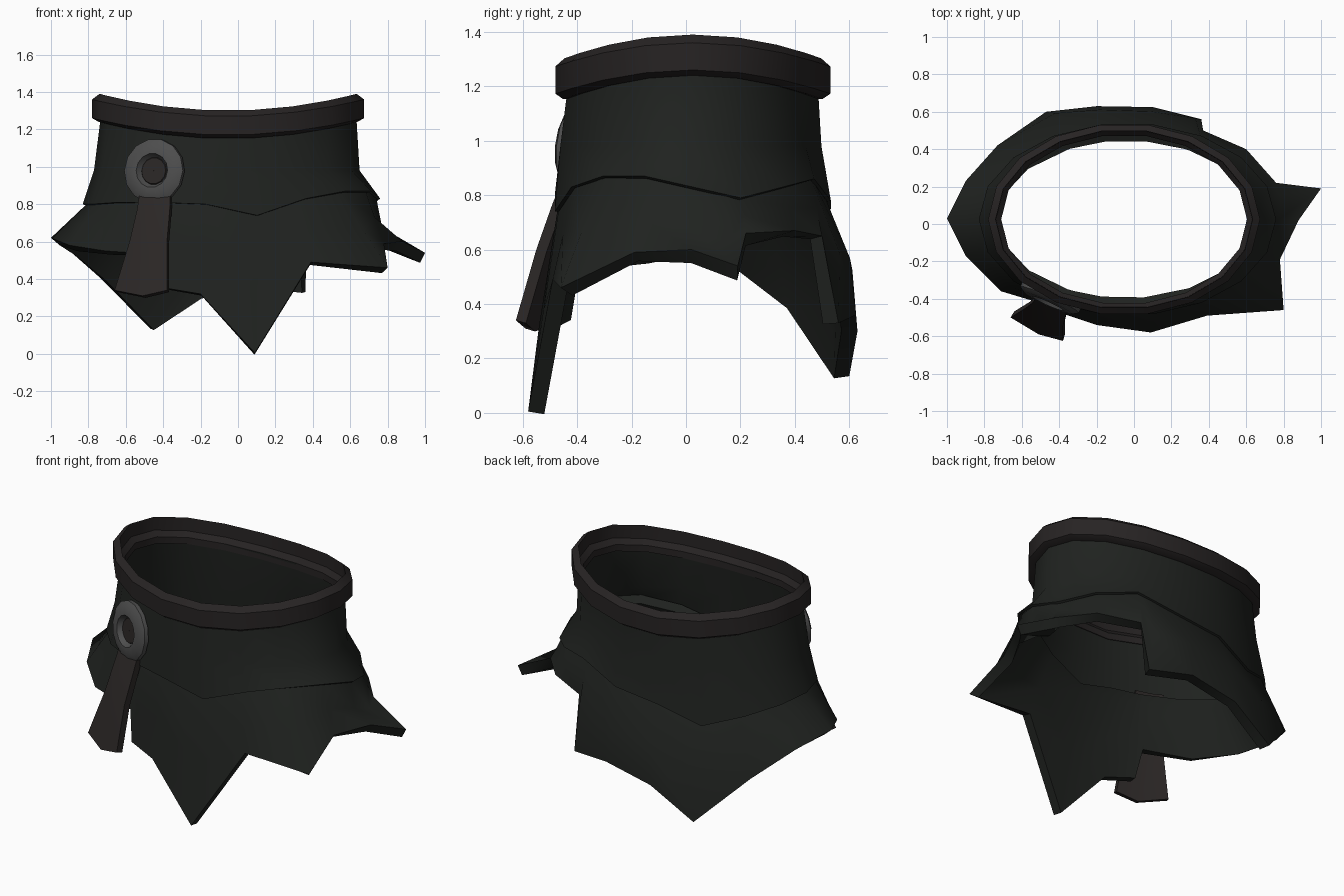
import bpy, bmesh
from math import sin, cos, tau, radians, atan2
from mathutils import Vector

if "Cube" in bpy.data.objects:
    bpy.data.objects.remove(bpy.data.objects["Cube"])

SIDES = 18
ANGLES = [tau * i / SIDES for i in range(SIDES)]


def material(name, rgb):
    m = bpy.data.materials.new(name)
    m.diffuse_color = (*rgb, 1)
    m.use_nodes = True
    m.node_tree.nodes["Principled BSDF"].inputs["Base Color"].default_value = m.diffuse_color
    return m


CLOTH = material("dark_cloth", (0.014, 0.016, 0.014))
TRIM = material("dark_trim", (0.020, 0.017, 0.017))
LEATHER = material("leather", (0.024, 0.020, 0.019))
METAL = material("metal", (0.075, 0.075, 0.075))


def ellipse(a, rx, ry, cx, cy, z):
    return Vector((cx + rx * cos(a), cy + ry * sin(a), z))


def sheet(name, rows, mat, ring=True, tube=False, thick=0.0, angle=35):
    """Skin rows of points; ring closes each row, tube joins last row to first."""
    bm = bmesh.new()
    v = [[bm.verts.new(p) for p in row] for row in rows]
    n, m = len(v), len(v[0])
    for i in range(n if tube else n - 1):
        for j in range(m if ring else m - 1):
            a, b = v[i], v[(i + 1) % n]
            bm.faces.new((a[j], b[j], b[(j + 1) % m], a[(j + 1) % m]))
    if tube:
        bmesh.ops.recalc_face_normals(bm, faces=bm.faces)
    me = bpy.data.meshes.new(name)
    bm.to_mesh(me)
    bm.free()
    ob = bpy.data.objects.new(name, me)
    bpy.context.collection.objects.link(ob)
    me.materials.append(mat)
    bpy.ops.object.select_all(action='DESELECT')
    ob.select_set(True)
    bpy.context.view_layer.objects.active = ob
    if thick:
        s = ob.modifiers.new("thickness", 'SOLIDIFY')
        s.thickness, s.offset = thick, -1
        bpy.ops.object.modifier_apply(modifier=s.name)
    bpy.ops.object.shade_smooth_by_angle(angle=radians(angle))
    return ob


# Saddle-shaped rim with an inner ledge
profile = [(0, 1.17), (0, 1.27), (-.04, 1.30), (-.042, 1.22), (-.07, 1.19), (-.07, 1.15),
           (-.035, 1.15)]
sheet("rim", [[ellipse(a, .727 + d, .513 + d * .85, -.053, .025, z + .09 * cos(a) ** 2)
               for a in ANGLES] for d, z in profile], TRIM, tube=True)

# Upper collar with a wavy lower hem (hem heights every 20 degrees from +x)
HEM = [.83, .79, .83, .86, .78, .75, .66, .73, .78, .80, .80, .81, .81, .80, .74, .83, .87, .87]


def hem(a):
    t = (a / tau * SIDES) % SIDES
    i = int(t)
    return HEM[i % SIDES] + (HEM[(i + 1) % SIDES] - HEM[i % SIDES]) * (t - i)


sheet("upper_collar", [
    [ellipse(a, .682, .467, -.05, .025, 1.19 + .09 * cos(a) ** 2) for a in ANGLES],
    [ellipse(a, .71, .487, -.06, .018, .98) for a in ANGLES],
    [ellipse(a, .795, .515, -.035, .025, hem(a)) for a in ANGLES]], CLOTH, thick=.014, angle=60)

# Torn lower skirt: outer points of the ragged edge, counter-clockwise
EDGE = [(.88, .02, .60), (1.0, .19, .54), (.76, .22, .66), (.60, .40, .67), (.37, .50, .65),
        (.36, .56, .33), (.10, .625, .36), (-.20, .63, .30), (-.47, .60, .135), (-.73, .42, .40),
        (-.90, .23, .55), (-1.0, .03, .62), (-.90, -.17, .58), (-.71, -.36, .55),
        (-.41, -.45, .53), (-.38, -.48, .35), (-.20, -.54, .32), (.09, -.58, .005),
        (.39, -.49, .49), (.80, -.46, .46), (.78, -.19, .59)]
top, seam, middle = [], [], []
for p in map(Vector, EDGE):
    a = atan2((p.y - .025) / .5, (p.x + .035) / .78)
    z = hem(a)
    s = ellipse(a, .775, .497, -.035, .025, z)
    top.append(ellipse(a, .742, .477, -.04, .025, z + .05))
    seam.append(s)
    mid = s.lerp(p, .5)
    if p.y > 0:
        mid.y *= 1 + .4 * max(0, z - p.z - .28)
    if p.x > .85:  # the side spike kicks out sharply
        mid = s.lerp(p, .22)
        mid.z = z + (p.z - z) * .68
    middle.append(mid)
sheet("torn_skirt", [top, seam, middle, [Vector(p) for p in EDGE]], CLOTH, thick=.06, angle=60)

# Round eyelet set into the collar
ring = sheet("eyelet", [[(r * cos(tau * i / 14), r * sin(tau * i / 14), h) for i in range(14)]
                        for r, h in [(.172, -.02), (.172, .004), (.14, .024), (.092, .026),
                                     (.078, .0), (.06, -.02)]], METAL, tube=True, angle=40)
plug = sheet("eyelet_centre", [[(r * cos(tau * i / 14), r * sin(tau * i / 14), h) for i in range(14)]
                               for r, h in [(.08, -.015), (.07, .002), (.002, .002), (.002, -.015)]],
             LEATHER, tube=True)
for ob in (ring, plug):
    ob.location = (-.45, -.402, .978)
    ob.rotation_euler = Vector((-.41, -.91, .10)).to_track_quat('Z', 'Y').to_euler()

# Hanging strap below the eyelet
sheet("strap", [
    [(-.52, -.375, .90), (-.45, -.41, .90), (-.36, -.435, .90)],
    [(-.54, -.42, .77), (-.46, -.465, .77), (-.365, -.49, .77)],
    [(-.58, -.45, .60), (-.49, -.52, .59), (-.38, -.55, .60)],
    [(-.66, -.50, .34), (-.51, -.59, .31), (-.38, -.625, .34)]],
    LEATHER, ring=False, thick=.04, angle=50)
